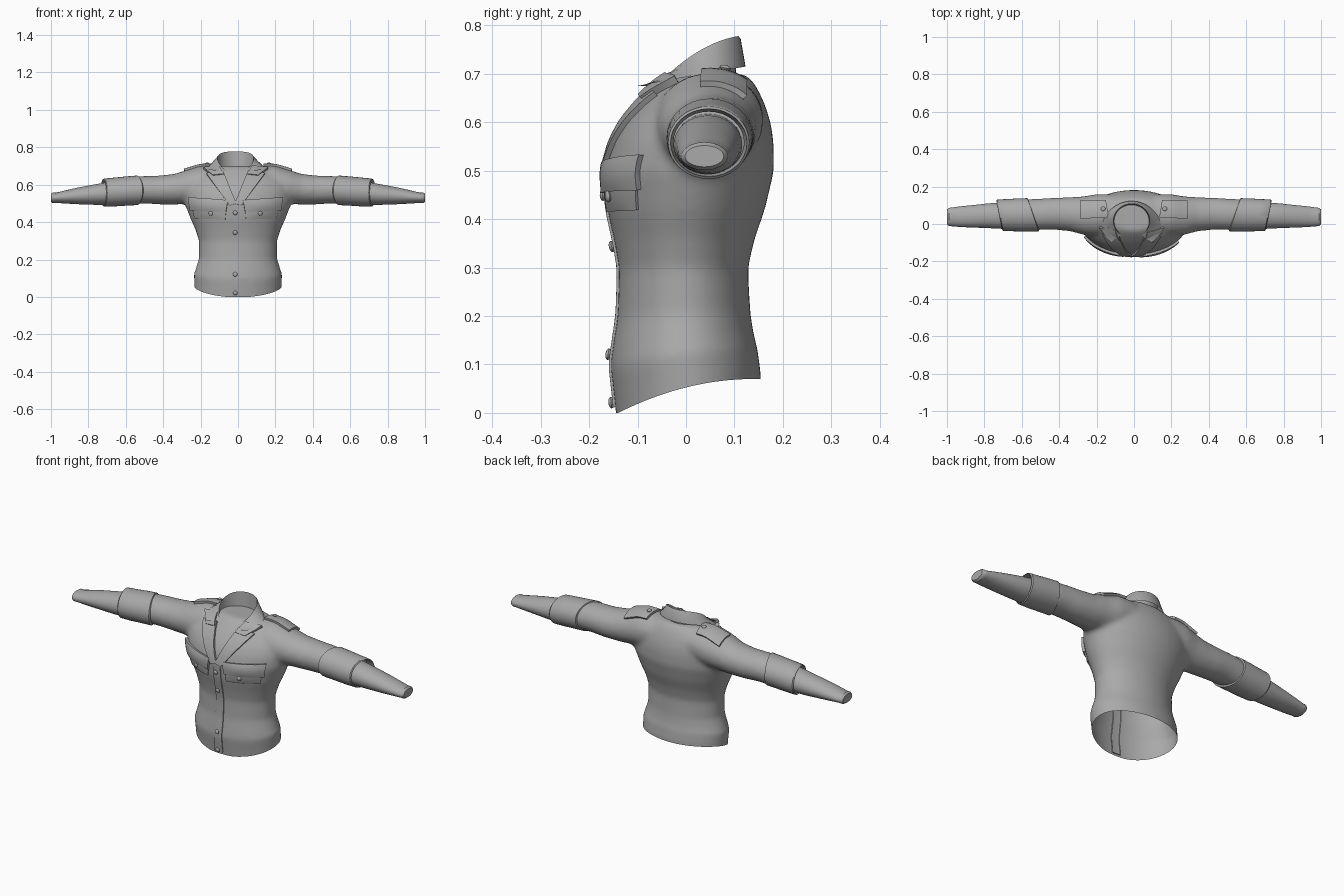
import bpy, bmesh, math
from mathutils import Vector
from mathutils.bvhtree import BVHTree

if "Cube" in bpy.data.objects:
    bpy.data.objects.remove(bpy.data.objects["Cube"])

CX = -0.013   # the front opening sits slightly off centre
cloth = bpy.data.materials.new("grey_cloth")
cloth.diffuse_color = (0.4, 0.4, 0.4, 1)
cloth.use_nodes = True
cloth.node_tree.nodes["Principled BSDF"].inputs["Base Color"].default_value = cloth.diffuse_color


def finish(name, bm, angle=40):
    bmesh.ops.recalc_face_normals(bm, faces=bm.faces)
    me = bpy.data.meshes.new(name)
    bm.to_mesh(me)
    bm.free()
    ob = bpy.data.objects.new(name, me)
    bpy.context.collection.objects.link(ob)
    me.materials.append(cloth)
    bpy.ops.object.select_all(action='DESELECT')
    ob.select_set(True)
    bpy.context.view_layer.objects.active = ob
    bpy.ops.object.shade_smooth_by_angle(angle=math.radians(angle))
    return ob


def loft(bm, rings, closed=True, caps=(True, True)):
    rows = [[bm.verts.new(p) for p in r] for r in rings]
    n = len(rows[0])
    for a, b in zip(rows, rows[1:]):
        for i in range(n if closed else n - 1):
            j = (i + 1) % n
            bm.faces.new((a[i], a[j], b[j], b[i]))
    if caps[0]:
        bm.faces.new(rows[0])
    if caps[1]:
        bm.faces.new(rows[-1])


def angles(n):
    return [2 * math.pi * i / n for i in range(n)]


def torso_ring(z, w, front, back, n=48):
    c, r = (front + back) / 2, (back - front) / 2
    return [(w * math.cos(a), c + r * math.sin(a), z) for a in angles(n)]


def arm_ring(s, x, y, z, ry, rz, slant=0.0, n=32):
    return [(s * (x + slant * math.cos(a)), y + ry * math.cos(a), z + rz * math.sin(a))
            for a in angles(n)]


# Shirt body: torso and upper sleeves fused into one smooth skin
torso = [(-.05, .232, -.14, .155), (.03, .234, -.148, .154), (.1, .236, -.156, .148),
         (.15, .222, -.149, .139), (.2, .209, -.141, .133), (.3, .209, -.138, .128),
         (.36, .228, -.149, .142), (.42, .255, -.163, .163), (.5, .285, -.168, .182),
         (.56, .29, -.151, .181), (.6, .285, -.13, .175), (.64, .26, -.098, .162),
         (.675, .2, -.065, .145), (.7, .13, -.035, .125)]
arm = [(.05, .055, .61, .10, .09), (.14, .052, .61, .108, .092), (.2, .048, .602, .112, .1),
       (.27, .045, .588, .103, .092), (.34, .052, .576, .091, .082), (.42, .055, .572, .086, .077),
       (.5, .052, .573, .084, .074), (.62, .048, .566, .081, .073)]
bm = bmesh.new()
loft(bm, [torso_ring(*t) for t in torso])
for s in (-1, 1):
    loft(bm, [arm_ring(s, *t) for t in arm])
body = finish("shirt_body", bm)
mod = body.modifiers.new("fuse", 'REMESH')
mod.mode = 'VOXEL'
mod.voxel_size = 0.011
bpy.ops.object.modifier_apply(modifier="fuse")
mod = body.modifiers.new("soften", 'SMOOTH')
mod.factor, mod.iterations = 0.5, 10
bpy.ops.object.modifier_apply(modifier="soften")

# Open hem, dipping towards the front
bm = bmesh.new()
bm.from_mesh(body.data)
bmesh.ops.bisect_plane(bm, geom=bm.verts[:] + bm.edges[:] + bm.faces[:], dist=1e-5,
                       plane_co=(0, 0, 0), plane_no=(0, 0, 1), clear_inner=True)
for v in bm.verts:
    t = min(max((v.co.y + .14) / .28, 0), 1)
    v.co.z += .07 * (1 - (1 - t) ** 2) * max(0, 1 - v.co.z / .3) ** 2
bm.to_mesh(body.data)
tree = BVHTree.FromBMesh(bm)
bm.free()
bpy.ops.object.shade_smooth_by_angle(angle=math.radians(60))


def drop(a, b, axis):
    """Point and normal on the body below (a, b): axis 'y' = from the front, 'z' = from above."""
    if axis == 'y':
        start, way = Vector((a, -1, b)), Vector((0, 1, 0))
    else:
        start, way = Vector((a, b, 2)), Vector((0, 0, -1))
    co, no, _, _ = tree.ray_cast(start, way)
    if co is None:
        co, no, _, _ = tree.find_nearest(start + way * (0.95 if axis == 'y' else 1.3))
    return co, (no if no.dot(way) < 0 else -no)


def patch(name, corners, thick, axis='y', n=10, bulge=0.0):
    """Four-cornered cloth plate draped on the body, with a turned-down rim."""
    c = [Vector(p) for p in corners]
    bm = bmesh.new()
    steps = [0] + [i / n for i in range(n + 1)] + [1]
    rows = []
    for i, u in enumerate(steps):
        row = []
        for j, v in enumerate(steps):
            p = c[0].lerp(c[1], u).lerp(c[3].lerp(c[2], u), v)
            co, no = drop(p.x, p.y, axis)
            rim = i in (0, n + 2) or j in (0, n + 2)
            h = -.004 if rim else thick + bulge * 16 * u * (1 - u) * v * (1 - v)
            row.append(co + no * h)
        rows.append(row)
    loft(bm, rows, closed=False, caps=(False, False))
    bmesh.ops.remove_doubles(bm, verts=bm.verts, dist=1e-5)
    return finish(name, bm)


def button(name, a, b, axis='y', lift=.006, r=.012):
    co, no = drop(a, b, axis)
    bm = bmesh.new()
    bmesh.ops.create_uvsphere(bm, u_segments=14, v_segments=8, radius=r)
    bmesh.ops.scale(bm, vec=(1, 1, .5), verts=bm.verts)
    bmesh.ops.rotate(bm, matrix=no.to_track_quat('Z', 'Y').to_matrix(), verts=bm.verts)
    bmesh.ops.translate(bm, vec=co + no * lift, verts=bm.verts)
    finish(name, bm)


# Front placket and its buttons
patch("placket", [(-.036, .012), (.012, .012), (.012, .50), (-.03, .50)], .005, n=20)
for z in (.022, .12, .345, .45):
    button("front_button", -.015, z, lift=.008)

for s, side in ((-1, "left"), (1, "right")):
    def m(pts):
        return [(CX + s * x, z) for x, z in pts]
    # Chest pocket bag, flap and button
    patch(side + "_pocket", m([(.055, .415), (.215, .42), (.24, .515), (.045, .51)]), .006, bulge=.006)
    patch(side + "_pocket_flap", m([(.05, .455), (.235, .462), (.246, .532), (.04, .515)]), .013, bulge=.004)
    button(side + "_pocket_button", CX + s * .128, .448, lift=.014)
    # Lapel
    patch(side + "_lapel", m([(-.004, .5), (.03, .488), (.155, .655), (.066, .668)]), .011, n=12)
    # Shoulder strap and button
    patch(side + "_shoulder_strap", [(s * .135, .035), (s * .285, .03), (s * .285, .118), (s * .15, .12)],
          .012, axis='z')
    button(side + "_strap_button", s * .165, .078, axis='z', lift=.015)

    # Rolled cuff: outer skin turned in over an open rim
    cuff = [(.535, .049, .570, .078, .068, .03), (.54, .049, .570, .089, .079, .03),
            (.6, .048, .566, .088, .078, .03), (.66, .047, .561, .086, .077, .022),
            (.715, .047, .558, .084, .075, .016), (.72, .047, .558, .079, .07, .016),
            (.68, .047, .558, .073, .064, .016)]
    bm = bmesh.new()
    loft(bm, [arm_ring(s, *c) for c in cuff], caps=(False, False))
    finish(side + "_cuff", bm)

    # Inner sleeve tapering to a flattened wrist
    sleeve = [(.6, .046, .556, .07, .062), (.7, .045, .553, .071, .061), (.78, .044, .546, .066, .053),
              (.86, .041, .54, .06, .044), (.93, .039, .534, .055, .034), (.975, .038, .53, .05, .027),
              (.99, .038, .53, .048, .029), (1.0, .038, .53, .04, .022)]
    bm = bmesh.new()
    loft(bm, [arm_ring(s, *c) for c in sleeve], caps=(False, True))
    finish(side + "_inner_sleeve", bm)

# Collar: inner stand, folded top edge and outer leaf, open at the front
N = 36
stand, edge, fold, leaf = [], [], [], []
for i in range(N + 1):
    a = math.radians(-145 + 290 * i / N)
    sx, cy = math.sin(a), math.cos(a)
    k = (1 - cy) / 2                       # 0 at the back, towards 1 at the front
    top = .778 - .03 * k - .085 * k ** 2
    stand.append((CX + .088 * sx, .018 + .082 * cy, .66 - .05 * k))
    edge.append((CX + .097 * sx, .018 + .09 * cy, top))
    fold.append((CX + .102 * sx, .017 + .096 * cy, top - .006))
    w = .118 + .045 * k ** 1.2
    leaf.append((CX + (w + .03 * k) * sx, .015 + (.108 + .035 * k) * cy, .715 - .03 * k - .015 * k * k))
bm = bmesh.new()
loft(bm, [stand, edge, fold, leaf], closed=False, caps=(False, False))
finish("collar", bm, 50)

# Collar points lying on the chest
for s, side in ((-1, "left"), (1, "right")):
    pts = [(CX + s * x, z) for x, z in [(.062, .648), (.118, .642), (.172, .682), (.085, .69)]]
    patch(side + "_collar_point", pts, .016, n=8)
